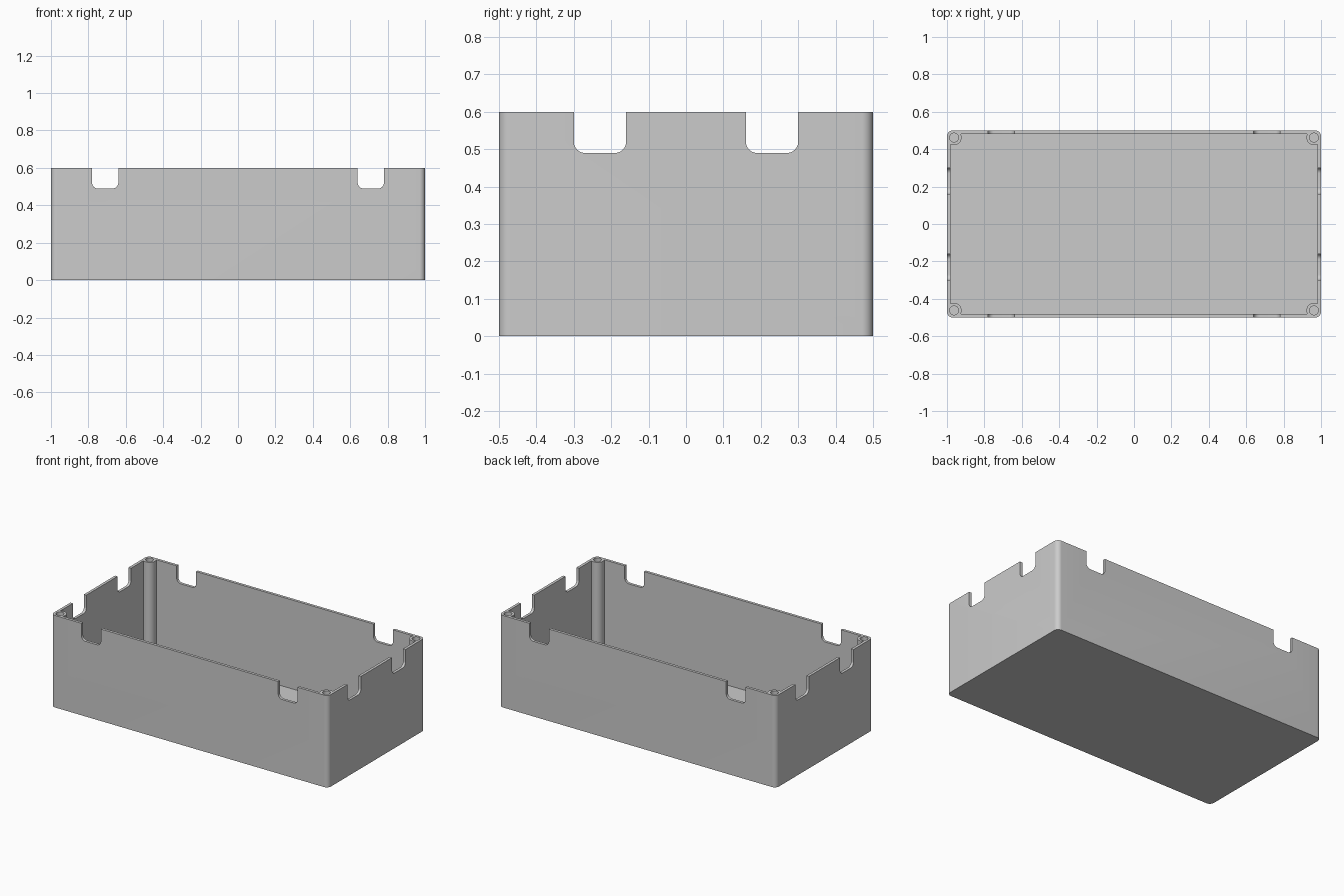
import bpy, bmesh
from math import cos, sin, radians, sqrt
from mathutils import Matrix

cube = bpy.data.objects.get("Cube")
if cube:
    bpy.data.objects.remove(cube, do_unlink=True)

LENGTH, WIDTH, HEIGHT = 2.0, 1.0, 0.6
WALL, FLOOR, CORNER = 0.018, 0.02, 0.03
POST_X, POST_Y, POST_R, HOLE_R = 0.962, 0.462, 0.04, 0.024
SLOT_W, SLOT_Z, SLOT_R = 0.14, 0.49, 0.03
ABOVE = HEIGHT + 0.1

grey = bpy.data.materials.new("light grey plastic")
grey.use_nodes = True
colour = (0.6, 0.6, 0.6, 1)
grey.diffuse_color = colour
grey.node_tree.nodes["Principled BSDF"].inputs["Base Color"].default_value = colour


def arc(cx, cy, r, start, end, steps):
    angles = [radians(start + (end - start) * i / steps) for i in range(steps + 1)]
    return [(cx + r * cos(a), cy + r * sin(a)) for a in angles]


def prism(name, outline, low, high, turn=Matrix()):
    """Extrude a flat outline from low to high, then turn it."""
    bm = bmesh.new()
    face = bm.faces.new([bm.verts.new((x, y, low)) for x, y in outline])
    top = bmesh.ops.extrude_face_region(bm, geom=[face])["geom"]
    verts = [v for v in top if isinstance(v, bmesh.types.BMVert)]
    bmesh.ops.translate(bm, verts=verts, vec=(0, 0, high - low))
    bmesh.ops.transform(bm, matrix=turn, verts=bm.verts)
    bmesh.ops.recalc_face_normals(bm, faces=bm.faces)
    mesh = bpy.data.meshes.new(name)
    bm.to_mesh(mesh)
    bm.free()
    mesh.materials.append(grey)
    obj = bpy.data.objects.new(name, mesh)
    bpy.context.collection.objects.link(obj)
    return obj


# Solid block with rounded upright corners
cx, cy = LENGTH / 2 - CORNER, WIDTH / 2 - CORNER
corners = [(1, 1, 0), (-1, 1, 90), (-1, -1, 180), (1, -1, 270)]
outline = []
for sx, sy, a in corners:
    outline += arc(sx * cx, sy * cy, CORNER, a, a + 90, 10)
box = prism("enclosure_box", outline, 0, HEIGHT)

# Inside space, leaving a round screw post in each corner
inside_x, inside_y = LENGTH / 2 - WALL, WIDTH / 2 - WALL
gap = inside_x - POST_X
reach = sqrt(POST_R ** 2 - gap ** 2)
quarter = [(inside_x, POST_Y - reach)]
quarter += arc(POST_X, POST_Y, POST_R, 295, 155, 20)
quarter += [(POST_X - reach, inside_y)]
outline = []
for sx, sy, a in corners:
    points = [(sx * x, sy * y) for x, y in quarter]
    outline += points if sx * sy > 0 else points[::-1]
cutters = [prism("inside_cutter", outline, FLOOR, ABOVE)]

# Screw holes down the posts
for sx, sy, a in corners:
    ring = arc(sx * POST_X, sy * POST_Y, HOLE_R, 0, 360, 32)[:-1]
    cutters.append(prism("screw_hole_cutter", ring, FLOOR, ABOVE))

# Rounded slots through the rim: two pairs across each direction
along_y = Matrix.Rotation(radians(90), 4, "X")
along_x = Matrix.Rotation(radians(90), 4, "Z") @ along_y
for turn, centre in ((along_y, 0.71), (along_x, 0.23)):
    for side in (-1, 1):
        mid, half = side * centre, SLOT_W / 2
        slot = [(mid + half, ABOVE), (mid - half, ABOVE)]
        slot += arc(mid - half + SLOT_R, SLOT_Z + SLOT_R, SLOT_R, 180, 270, 10)
        slot += arc(mid + half - SLOT_R, SLOT_Z + SLOT_R, SLOT_R, 270, 360, 10)
        cutters.append(prism("slot_cutter", slot, -LENGTH, LENGTH, turn))

# Cut everything out and tidy up
bpy.ops.object.select_all(action="DESELECT")
bpy.context.view_layer.objects.active = box
box.select_set(True)
for cutter in cutters:
    cutter.hide_render = True
    cut = box.modifiers.new("cut", "BOOLEAN")
    cut.operation, cut.solver, cut.object = "DIFFERENCE", "EXACT", cutter
    bpy.ops.object.modifier_apply(modifier=cut.name)
    bpy.data.objects.remove(cutter, do_unlink=True)
bpy.ops.object.shade_smooth_by_angle(angle=radians(30))
